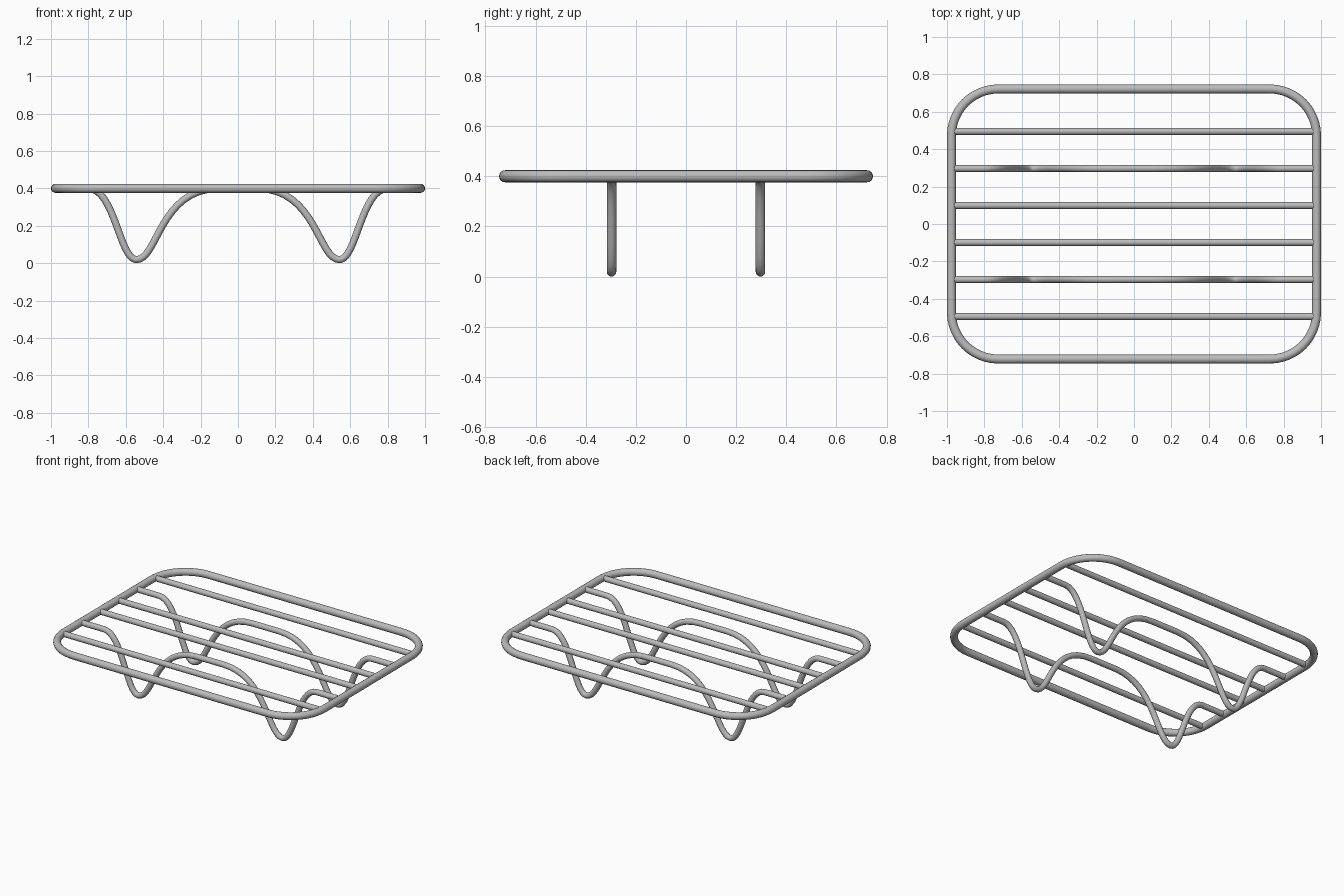
import bpy
from mathutils import Vector

if "Cube" in bpy.data.objects:
    bpy.data.objects.remove(bpy.data.objects["Cube"])

steel = bpy.data.materials.new("steel_grey")
steel.diffuse_color = (0.5, 0.5, 0.5, 1)
steel.use_nodes = True
steel.node_tree.nodes["Principled BSDF"].inputs["Base Color"].default_value = steel.diffuse_color

TOP = 0.4          # height of the rack plane
ROD_R = 0.019
FRAME_R = 0.024


def tube(name, points, radius, cyclic=False, steps=12):
    """Round tube along a bezier; points are (position, handle in, handle out)."""
    curve = bpy.data.curves.new(name, 'CURVE')
    curve.dimensions = '3D'
    curve.bevel_depth = radius
    curve.bevel_resolution = 6
    curve.resolution_u = steps
    curve.use_fill_caps = not cyclic
    spline = curve.splines.new('BEZIER')
    spline.bezier_points.add(len(points) - 1)
    spline.use_cyclic_u = cyclic
    for bp, (co, h_in, h_out) in zip(spline.bezier_points, points):
        bp.handle_left_type = bp.handle_right_type = 'FREE'
        bp.co = co
        bp.handle_left = Vector(co) + Vector(h_in)
        bp.handle_right = Vector(co) + Vector(h_out)
    obj = bpy.data.objects.new(name, curve)
    bpy.context.collection.objects.link(obj)
    bpy.ops.object.select_all(action='DESELECT')
    obj.select_set(True)
    bpy.context.view_layer.objects.active = obj
    bpy.ops.object.convert(target='MESH')
    obj = bpy.context.object
    obj.name = name
    obj.data.materials.clear()
    obj.data.materials.append(steel)
    bpy.ops.object.shade_smooth_by_angle()
    return obj


# Outer frame: rounded rectangle, counter-clockwise from the right side
hx, hy, r = 1 - FRAME_R, 0.746 - FRAME_R, 0.25
k = 0.5523 * r
frame = []
for sx, sy in ((1, 1), (-1, 1), (-1, -1), (1, -1)):
    side = ((sx * hx, sy * (hy - r), TOP), (0, sy * k, 0))
    end = ((sx * (hx - r), sy * hy, TOP), (sx * k, 0, 0))
    first, second = (side, end) if sx * sy > 0 else (end, side)
    a, b = Vector(first[1]), Vector(second[1])
    frame += [(first[0], -a, a), (second[0], b, -b)]
tube("outer_frame", frame, FRAME_R, cyclic=True)

# Straight cross rods
for i, y in enumerate((-0.495, -0.099, 0.099, 0.495)):
    pts = [((s * hx, y, TOP), (-0.3, 0, 0), (0.3, 0, 0)) for s in (-1, 1)]
    tube(f"cross_rod_{i + 1}", pts, ROD_R, steps=2)

# Wavy rods dipping down into feet: (x, z, handle in, handle out), left half
half = [(-hx, TOP, 0.05, 0.05),
        (-0.80, TOP, 0.05, 0.14),
        (-0.543, ROD_R, 0.09, 0.115),
        (-0.10, TOP, 0.32, 0.06)]
wave = half + [(-x, z, h_out, h_in) for x, z, h_in, h_out in reversed(half)]
for name, y in (("front_leg_rod", -0.297), ("back_leg_rod", 0.297)):
    tube(name, [((x, y, z), (-a, 0, 0), (b, 0, 0)) for x, z, a, b in wave],
         ROD_R, steps=16)
